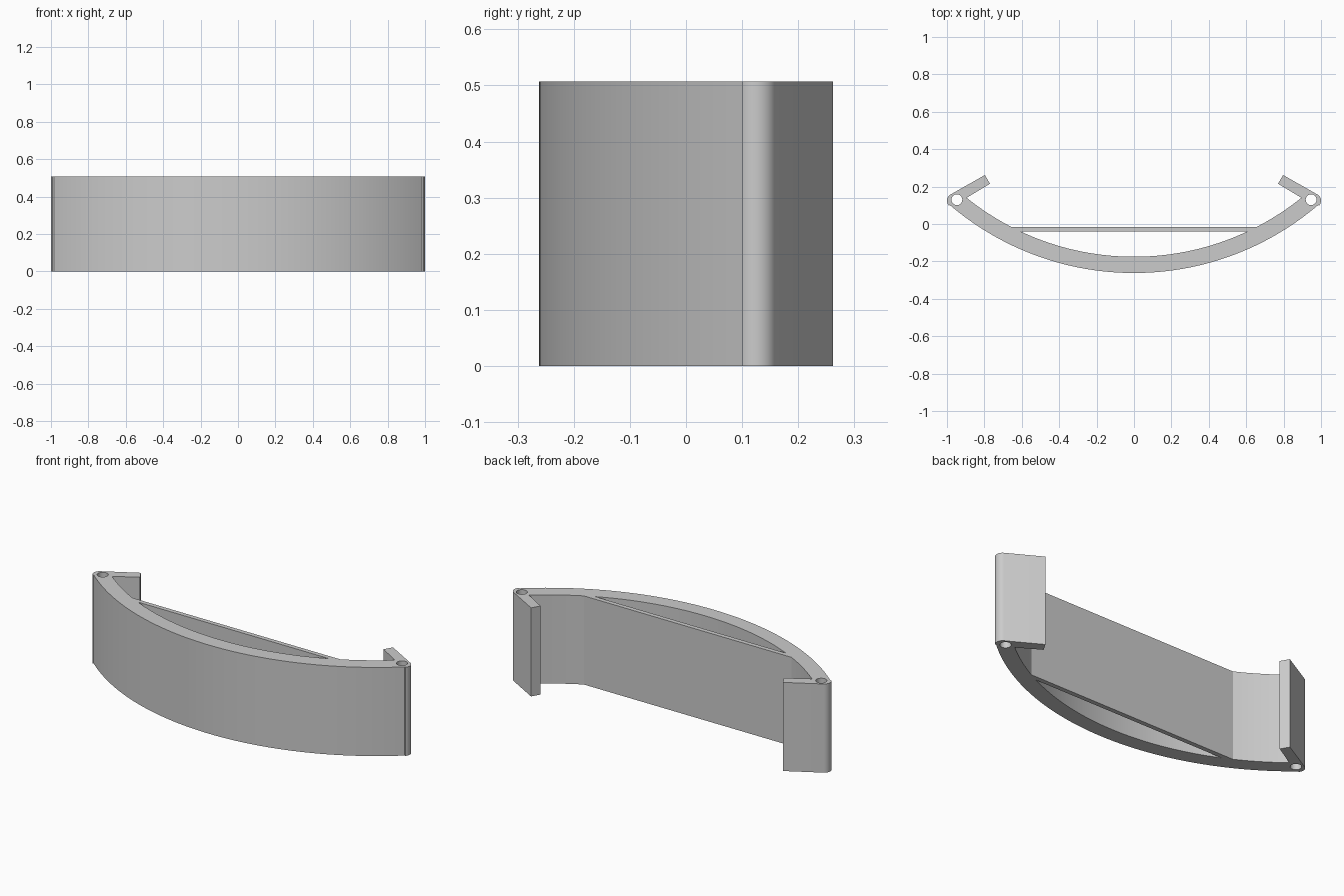
import bpy
from math import atan2, cos, sin, pi, radians, sqrt

HEIGHT = 0.507
ARC_Y = 1.253                    # centre of both long arcs
R_OUT, R_IN = 1.515, 1.428
CAP, CAP_R = (0.9625, 0.125), 0.0375
PIN, PIN_R = (0.947, 0.13), 0.029
PLATE_BACK, PLATE_FRONT = -0.015, -0.041

cube = bpy.data.objects.get("Cube")
if cube:
    bpy.data.objects.remove(cube, do_unlink=True)


def arc(cx, cy, r, a, b, n):
    return [(cx + r * cos(a + (b - a) * i / n), cy + r * sin(a + (b - a) * i / n))
            for i in range(n + 1)]


def mirrored(points):
    return [(-x, y) for x, y in reversed(points)]


def inner_x(y):
    return sqrt(R_IN ** 2 - (ARC_Y - y) ** 2)


def inner_angle(x, y):
    return atan2(y - ARC_Y, x)


# Right half of the outline: bow, rounded corner, hooked arm, inner bow, plate
corner = atan2(CAP[1] - ARC_Y, CAP[0])
root = (0.895, R_IN)
root_y = ARC_Y - sqrt(R_IN ** 2 - root[0] ** 2)
half = arc(0, ARC_Y, R_OUT, -pi / 2, corner, 40)[1:]
half += arc(*CAP, CAP_R, corner, radians(60), 14)[1:]
half += [(0.797, 0.262), (0.77, 0.215)]
half += arc(0, ARC_Y, R_IN, inner_angle(root[0], root_y),
            inner_angle(inner_x(PLATE_BACK), PLATE_BACK), 12)
outline = [(0, ARC_Y - R_OUT)] + half + mirrored(half)

# Openings: the crescent slot behind the bow and the two pin holes
edge = inner_angle(inner_x(PLATE_FRONT), PLATE_FRONT)
slot = arc(0, ARC_Y, R_IN, -pi - edge, edge, 56)
pin = arc(*PIN, PIN_R, 0, 2 * pi, 32)[:-1]

# Filled profile raised to full height
profile = bpy.data.curves.new("curved_bracket", "CURVE")
profile.dimensions = "2D"
profile.fill_mode = "BOTH"
profile.extrude = HEIGHT / 2
for loop in (outline, slot, pin, mirrored(pin)):
    spline = profile.splines.new("POLY")
    spline.points.add(len(loop) - 1)
    for point, (x, y) in zip(spline.points, loop):
        point.co = (x, y, 0, 1)
    spline.use_cyclic_u = True

grey = bpy.data.materials.new("plain_grey")
grey.use_nodes = True
colour = (0.6, 0.6, 0.6, 1)
grey.diffuse_color = colour
grey.node_tree.nodes["Principled BSDF"].inputs["Base Color"].default_value = colour
profile.materials.append(grey)

bracket = bpy.data.objects.new("curved_bracket", profile)
bracket.location.z = HEIGHT / 2
bpy.context.collection.objects.link(bracket)
bpy.ops.object.select_all(action="DESELECT")
bracket.select_set(True)
bpy.context.view_layer.objects.active = bracket
bpy.ops.object.convert(target="MESH")

# Weld the caps to the walls, then smooth only the curved walls
bpy.ops.object.mode_set(mode="EDIT")
bpy.ops.mesh.select_all(action="SELECT")
bpy.ops.mesh.remove_doubles(threshold=0.0001)
bpy.ops.mesh.normals_make_consistent(inside=False)
bpy.ops.object.mode_set(mode="OBJECT")
bpy.ops.object.shade_smooth_by_angle(angle=radians(25))
